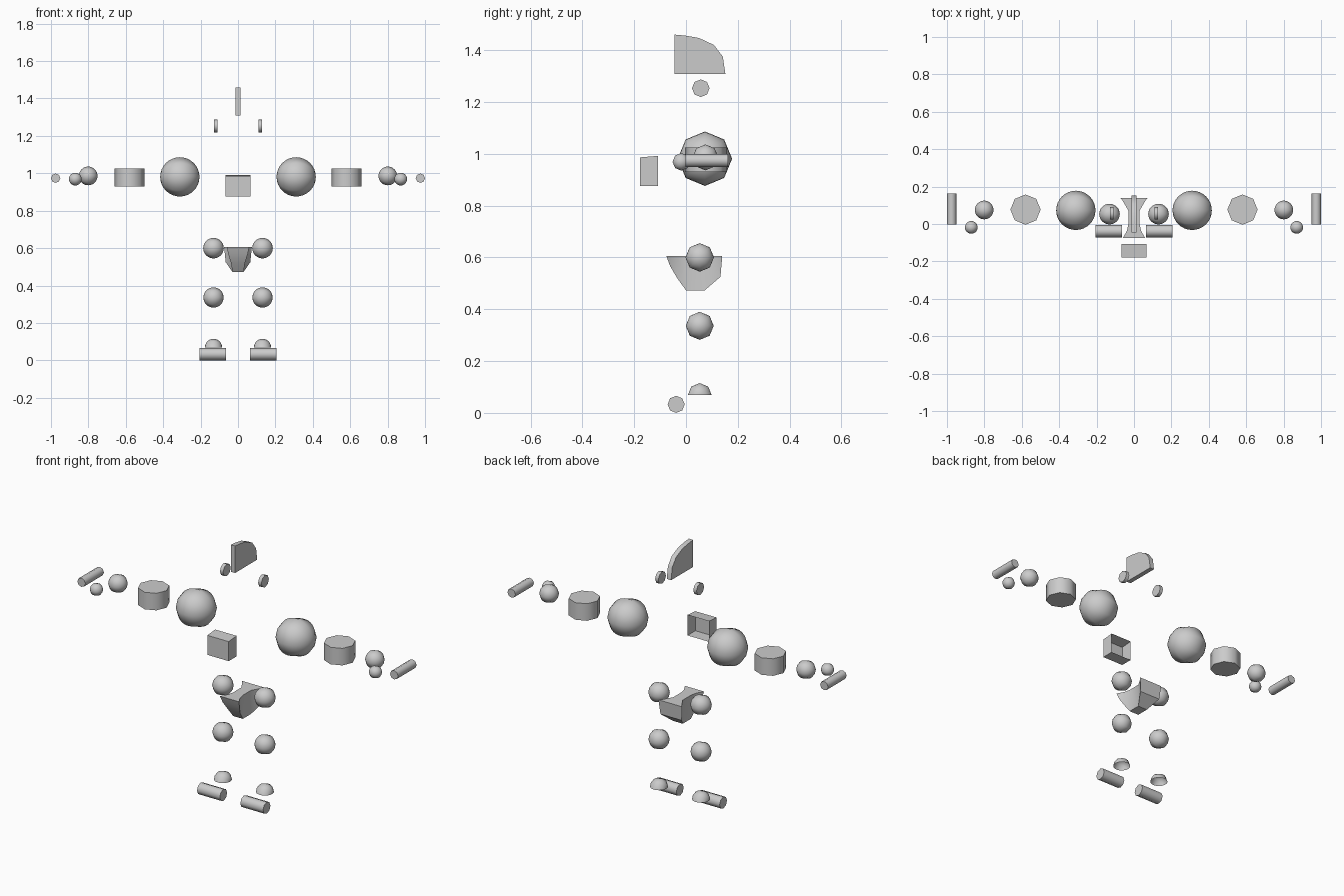
import bpy, bmesh
from math import radians
from mathutils import Matrix, Vector

if "Cube" in bpy.data.objects:
    bpy.data.objects.remove(bpy.data.objects["Cube"])

TURN_X = Matrix.Rotation(radians(90), 4, 'Y')   # local z -> x axis
TURN_Y = Matrix.Rotation(radians(90), 4, 'X')   # local z -> y axis


def finish(name, bm, smooth=True, angle=50):
    bmesh.ops.recalc_face_normals(bm, faces=bm.faces)
    me = bpy.data.meshes.new(name)
    bm.to_mesh(me)
    bm.free()
    ob = bpy.data.objects.new(name, me)
    bpy.context.collection.objects.link(ob)
    if smooth:
        bpy.ops.object.select_all(action='DESELECT')
        ob.select_set(True)
        bpy.context.view_layer.objects.active = ob
        bpy.ops.object.shade_smooth_by_angle(angle=radians(angle))
    return ob


def ball(name, loc, r, dome=False):
    """Eight-sided ball about the x axis; a dome keeps only the open top half."""
    bm = bmesh.new()
    bmesh.ops.create_uvsphere(bm, u_segments=8, v_segments=16, radius=r, matrix=TURN_X)
    if dome:
        bmesh.ops.bisect_plane(bm, geom=bm.verts[:] + bm.edges[:] + bm.faces[:],
                               dist=1e-5, plane_co=(0, 0, 0), plane_no=(0, 0, 1),
                               clear_inner=True)
    bmesh.ops.translate(bm, verts=bm.verts, vec=loc)
    return finish(name, bm)


def drum(name, loc, r, length, turn=Matrix()):
    bm = bmesh.new()
    bmesh.ops.create_cone(bm, cap_ends=True, segments=8, radius1=r, radius2=r,
                          depth=length, matrix=Matrix.Translation(loc) @ turn)
    return finish(name, bm)


def pair(make, name, loc, *args):
    for side, s in (("left", 1), ("right", -1)):
        make(f"{side}_{name}", Vector((s * loc[0], loc[1], loc[2])), *args)


# Arms: shoulder, elbow, wrist, thumb, fingers
pair(ball, "shoulder", (0.311, 0.073, 0.981), 0.105)
pair(drum, "elbow", (0.58, 0.077, 0.977), 0.081, 0.096)
pair(ball, "wrist", (0.801, 0.075, 0.986), 0.05)
pair(ball, "thumb", (0.87, -0.018, 0.969), 0.034)
pair(drum, "fingers", (0.975, 0.08, 0.974), 0.025, 0.165, TURN_Y)

# Legs: hip, knee, ankle dome, toe roller
pair(ball, "hip", (0.131, 0.053, 0.6), 0.055)
pair(ball, "knee", (0.131, 0.053, 0.336), 0.054)
pair(ball, "ankle", (0.131, 0.053, 0.069), 0.046, True)
pair(drum, "toe", (0.135, -0.038, 0.033), 0.033, 0.142, TURN_X)

# Ears
pair(drum, "ear", (0.119, 0.057, 1.253), 0.034, 0.02, TURN_X)

# Head crest: thin plate with a rounded back
bm = bmesh.new()
outline = [(-0.045, 1.308), (-0.045, 1.46), (-0.002, 1.456), (0.05, 1.447),
           (0.108, 1.42), (0.142, 1.375), (0.152, 1.308)]
face = bm.faces.new([bm.verts.new((-0.0135, y, z)) for y, z in outline])
ext = bmesh.ops.extrude_face_region(bm, geom=[face], use_keep_orig=True)
bmesh.ops.translate(bm, vec=(0.027, 0, 0),
                    verts=[v for v in ext["geom"] if isinstance(v, bmesh.types.BMVert)])
finish("head_crest", bm, angle=40)

# Belly plate: box open at the back
bm = bmesh.new()
bmesh.ops.create_cube(bm, size=1, matrix=Matrix.Translation((0, -0.143, 0.931))
                      @ Matrix.Diagonal((0.133, 0.07, 0.11, 1)))
for v in bm.verts:
    if v.co.y > -0.143 and v.co.z > 0.93:
        v.co.z += 0.006
back = [f for f in bm.faces if f.calc_center_median().y > -0.11]
bmesh.ops.delete(bm, geom=back, context='FACES_ONLY')
finish("belly_plate", bm, smooth=False)

# Pelvis: keel lofted front to back, flared at both ends (y, half width, bottom)
TOP = 0.606
stations = [(-0.076, 0.06, TOP), (-0.062, 0.052, 0.568), (-0.034, 0.037, 0.52),
            (0.0, 0.03, 0.473), (0.072, 0.03, 0.473), (0.133, 0.066, 0.525),
            (0.14, 0.074, TOP)]
bm = bmesh.new()
rings = [[bm.verts.new(c) for c in ((-w, y, TOP), (w, y, TOP), (w, y, b), (-w, y, b))]
         for y, w, b in stations]
for a, b in zip(rings, rings[1:]):
    for i in range(4):
        j = (i + 1) % 4
        bm.faces.new((a[i], a[j], b[j], b[i]))
bmesh.ops.remove_doubles(bm, verts=bm.verts, dist=1e-4)
finish("pelvis", bm, angle=40)
